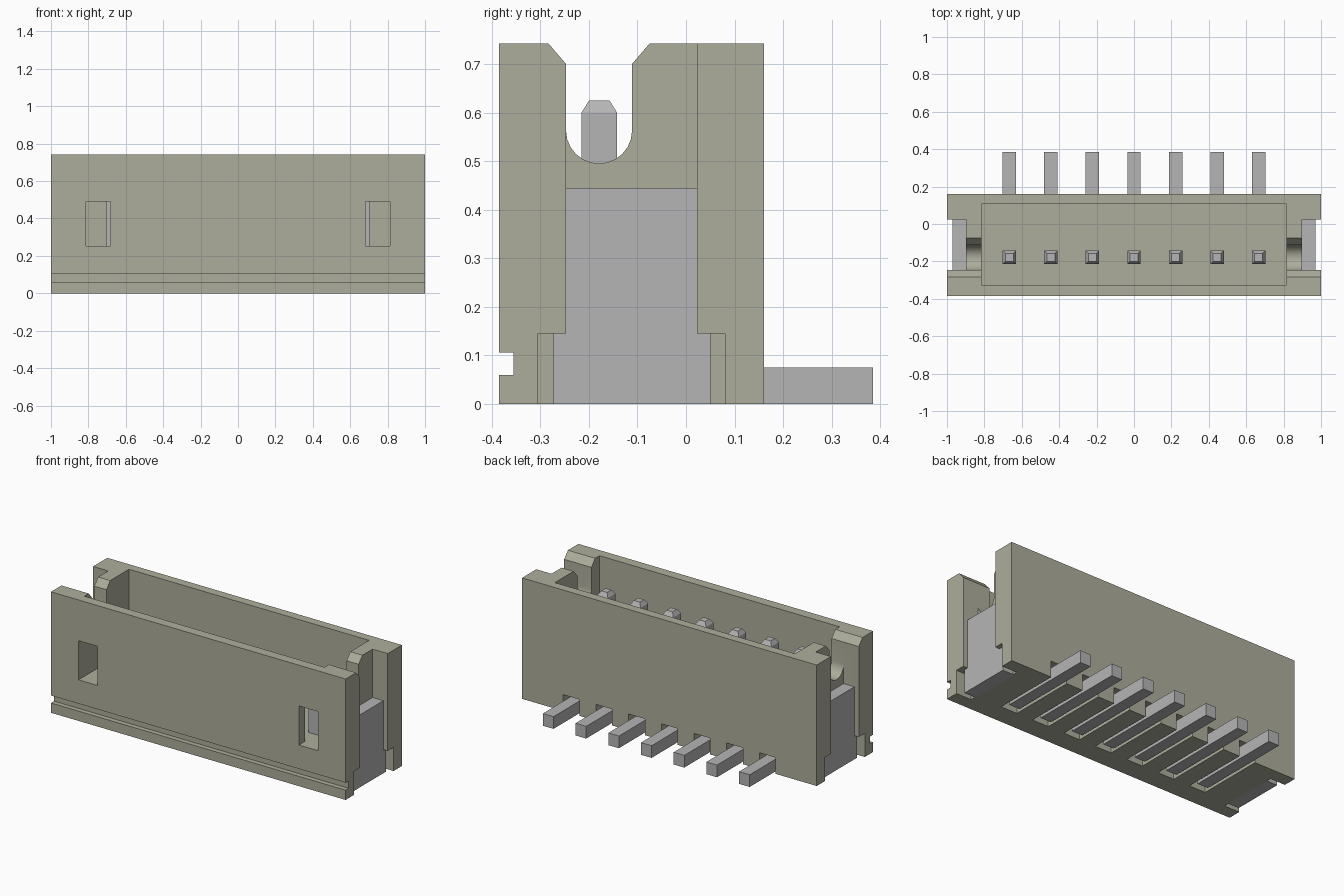
import bpy, bmesh, math

cube = bpy.data.objects.get("Cube")
if cube:
    bpy.data.objects.remove(cube, do_unlink=True)


def material(name, color):
    m = bpy.data.materials.new(name)
    m.use_nodes = True
    m.diffuse_color = color
    bsdf = m.node_tree.nodes["Principled BSDF"]
    bsdf.inputs["Base Color"].default_value = color
    bsdf.inputs["Roughness"].default_value = 0.6
    return m


tan = material("tan plastic", (0.42, 0.42, 0.335, 1))
metal = material("grey metal", (0.46, 0.46, 0.465, 1))


def prism(name, profile, x0, x1, mat, tip=None):
    """Extrude a (y, z) profile along x; tip=(inset, height) tapers the highest face."""
    bm = bmesh.new()
    x0, x1 = sorted((x0, x1))
    face = bm.faces.new([bm.verts.new((x0, y, z)) for y, z in profile])
    ext = bmesh.ops.extrude_face_region(bm, geom=[face])
    moved = [v for v in ext["geom"] if isinstance(v, bmesh.types.BMVert)]
    bmesh.ops.translate(bm, verts=moved, vec=(x1 - x0, 0, 0))
    bmesh.ops.recalc_face_normals(bm, faces=bm.faces)
    if tip:
        top = max(bm.faces, key=lambda f: f.calc_center_median().z)
        bmesh.ops.inset_region(bm, faces=[top], thickness=tip[0], depth=0)
        bmesh.ops.translate(bm, verts=top.verts, vec=(0, 0, tip[1]))
    me = bpy.data.meshes.new(name)
    bm.to_mesh(me)
    bm.free()
    me.materials.append(mat)
    ob = bpy.data.objects.new(name, me)
    bpy.context.collection.objects.link(ob)
    return ob


def rect(y0, y1, z0, z1):
    return [(y0, z0), (y1, z0), (y1, z1), (y0, z1)]


def cut(target, profile, x0, x1):
    cutter = prism("cutter", profile, x0, x1, tan)
    cutter.hide_render = True
    mod = target.modifiers.new("cut", "BOOLEAN")
    mod.operation = "DIFFERENCE"
    mod.solver = "EXACT"
    mod.object = cutter
    bpy.ops.object.select_all(action="DESELECT")
    bpy.context.view_layer.objects.active = target
    target.select_set(True)
    bpy.ops.object.modifier_apply(modifier=mod.name)
    bpy.data.objects.remove(cutter, do_unlink=True)


FRONT, BACK, TOP = -0.385, 0.161, 0.742
FLOOR = 0.25
PIN_Y0, PIN_Y1 = -0.215, -0.142
pin_xs = [(i - 3) * 0.222 for i in range(7)]

# Housing with a groove along the bottom of the front face
housing = prism("housing", [
    (FRONT, 0), (BACK, 0), (BACK, TOP), (FRONT, TOP),
    (FRONT, 0.106), (-0.355, 0.106), (-0.355, 0.06), (FRONT, 0.06)], -1, 1, tan)

# Open cavity
cut(housing, rect(-0.325, 0.107, FLOOR, 0.9), -0.815, 0.815)

# Rounded notch with chamfered mouth in each end wall
r, cy, cz = 0.068, -0.179, 0.563
arc = [(cy + r * math.cos(a), cz + r * math.sin(a))
       for a in (math.pi + math.pi * i / 12 for i in range(13))]
notch = arc + [(-0.111, 0.70), (-0.075, TOP), (-0.075, 0.9),
               (-0.283, 0.9), (-0.283, TOP), (-0.247, 0.70)]

for s in (-1, 1):
    cut(housing, notch, s * 0.78, s * 1.1)
    # Recess for the solder tab, wider at its foot
    cut(housing, [(-0.305, -0.1), (0.08, -0.1), (0.08, 0.145), (0.023, 0.145),
                  (0.023, 0.9), (-0.247, 0.9), (-0.247, 0.145), (-0.305, 0.145)],
        s * 0.897, s * 1.1)
    # Latch window in the front wall
    cut(housing, rect(-0.45, -0.30, FLOOR + 0.002, 0.492), s * 0.683, s * 0.813)

# Slots under the housing for the pin feet
for x in pin_xs:
    cut(housing, rect(-0.26, 0.3, -0.1, 0.1), x - 0.055, x + 0.055)

bpy.ops.object.select_all(action="DESELECT")
housing.select_set(True)
bpy.context.view_layer.objects.active = housing
bpy.ops.object.shade_smooth_by_angle(angle=math.radians(25))

# Bent contact pins with tapered tips
for i, x in enumerate(pin_xs):
    prism(f"pin_{i + 1}", [
        (PIN_Y0, 0), (0.385, 0), (0.385, 0.075), (PIN_Y1, 0.075),
        (PIN_Y1, 0.60), (PIN_Y0, 0.60)], x - 0.036, x + 0.036, metal, tip=(0.022, 0.025))

# Solder tabs on both ends
for s, side in ((-1, "right"), (1, "left")):
    prism(f"solder_tab_{side}", [
        (-0.273, 0), (0.05, 0), (0.05, 0.145), (0.023, 0.145), (0.023, 0.445),
        (-0.247, 0.445), (-0.247, 0.145), (-0.273, 0.145)], s * 0.89, s * 0.97, metal)
